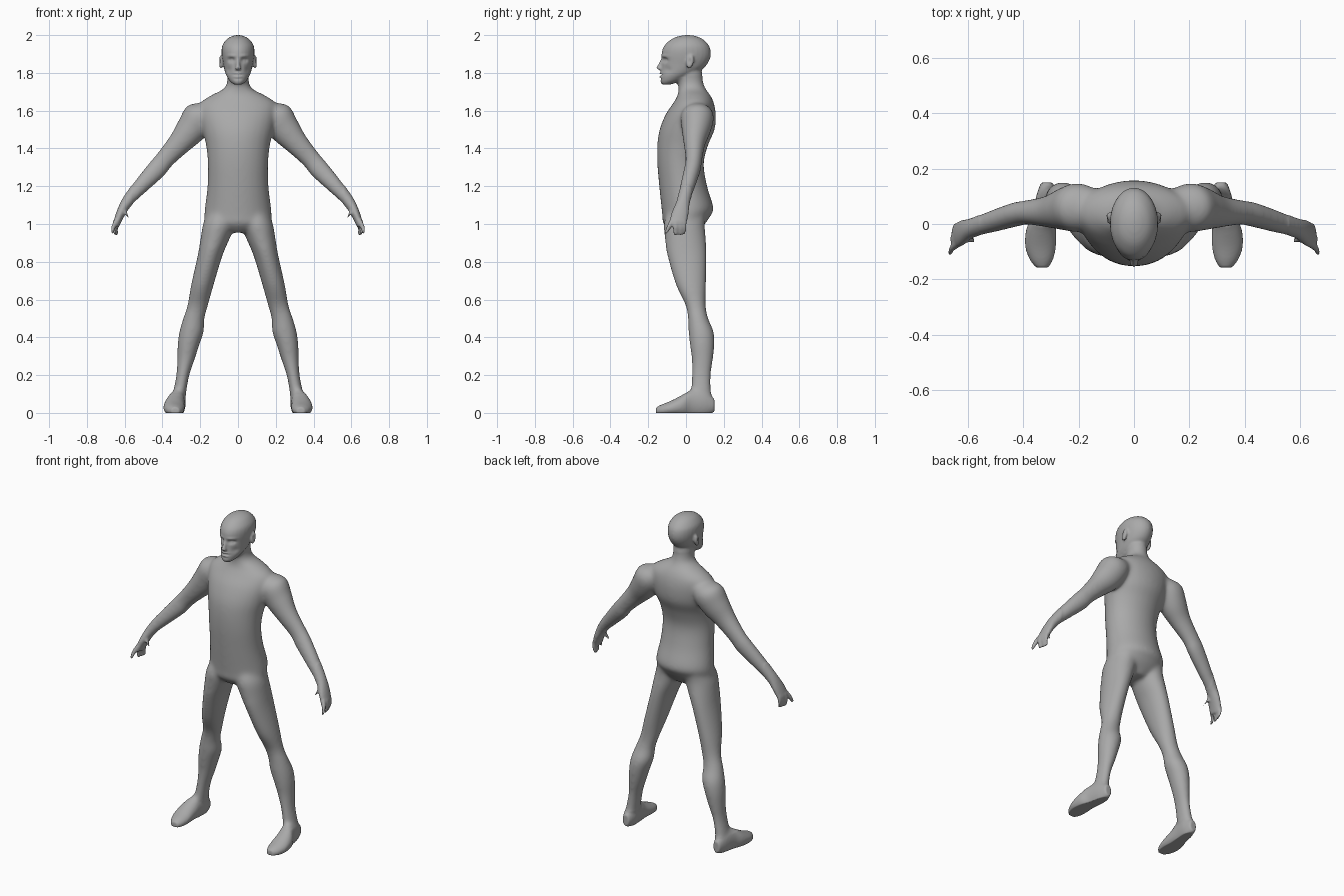
import bpy, bmesh, math
from mathutils import Vector

X, Y, Z = Vector((1, 0, 0)), Vector((0, 1, 0)), Vector((0, 0, 1))
SIDES, STEPS = 28, 4
bm = bmesh.new()


def spline(p0, p1, p2, p3, t):
    return tuple(0.5 * (2 * b + (c - a) * t + (2 * a - 5 * b + 4 * c - d) * t * t
                        + (3 * b - a - 3 * c + d) * t ** 3)
                 for a, b, c, d in zip(p0, p1, p2, p3))


def loft(rings, u, v, sx=1):
    """Closed tube through rings of (x, y, z, radius along u, radius along v)."""
    path = []
    for i in range(len(rings) - 1):
        quad = [rings[min(max(i + k, 0), len(rings) - 1)] for k in (-1, 0, 1, 2)]
        path += [spline(*quad, s / STEPS) for s in range(STEPS)]
    path.append(rings[-1])
    loops = []
    for x, y, z, a, b in path:
        loop = []
        for k in range(SIDES):
            t = 2 * math.pi * k / SIDES
            p = Vector((x, y, z)) + u * (a * math.cos(t)) + v * (b * math.sin(t))
            loop.append(bm.verts.new((p.x * sx, p.y, p.z)))
        loops.append(loop)
    for l0, l1 in zip(loops, loops[1:]):
        for k in range(SIDES):
            n = (k + 1) % SIDES
            bm.faces.new((l0[k], l0[n], l1[n], l1[k]))
    bm.faces.new(loops[0])
    bm.faces.new(loops[-1])


def upright(rows):
    """Rows of (z, centre x, half width, front y, back y) to rings."""
    return [(cx, (f + b) / 2, z, w, (b - f) / 2) for z, cx, w, f, b in rows]


def ball(loc, size, sx):
    made = bmesh.ops.create_uvsphere(bm, u_segments=20, v_segments=12, radius=1)
    for vert in made["verts"]:
        vert.co = Vector((sx * (loc[0] + vert.co.x * size[0]),
                          loc[1] + vert.co.y * size[1] + vert.co.z * 0.006,
                          loc[2] + vert.co.z * size[2]))


# Torso and neck
loft(upright([
    (0.955, 0, 0.06, -0.08, 0.06), (1.0, 0, 0.17, -0.12, 0.10),
    (1.04, 0, 0.178, -0.125, 0.128), (1.085, 0, 0.176, -0.13, 0.146),
    (1.2, 0, 0.162, -0.142, 0.112), (1.32, 0, 0.16, -0.152, 0.094),
    (1.42, 0, 0.17, -0.152, 0.118), (1.5, 0, 0.19, -0.14, 0.152),
    (1.58, 0, 0.205, -0.108, 0.158), (1.64, 0, 0.20, -0.068, 0.148),
    (1.68, 0, 0.145, -0.045, 0.13), (1.71, 0, 0.085, -0.04, 0.108),
    (1.74, 0, 0.06, -0.042, 0.094), (1.79, 0, 0.057, -0.046, 0.086),
    (1.84, 0, 0.055, -0.04, 0.08)]), X, Y)

# Head
loft(upright([
    (1.738, 0, 0.022, -0.128, -0.085), (1.757, 0, 0.044, -0.136, -0.025),
    (1.79, 0, 0.064, -0.134, 0.04), (1.82, 0, 0.073, -0.13, 0.088),
    (1.85, 0, 0.079, -0.128, 0.115), (1.885, 0, 0.085, -0.13, 0.13),
    (1.92, 0, 0.087, -0.126, 0.13), (1.95, 0, 0.081, -0.11, 0.118),
    (1.98, 0, 0.058, -0.075, 0.086), (1.995, 0, 0.03, -0.035, 0.05),
    (2.0, 0, 0.008, 0.0, 0.02)]), X, Y)

# Nose
loft([(0, -0.122, 1.875, 0.008, 0.01), (0, -0.136, 1.845, 0.010, 0.012),
      (0, -0.143, 1.826, 0.015, 0.014), (0, -0.135, 1.815, 0.013, 0.010)], X, Y)

ACROSS = Vector((0.745, 0, 0.667))
for sx in (1, -1):
    # Ears
    ball((0.090, 0.022, 1.858), (0.012, 0.020, 0.036), sx)
    # Legs
    loft(upright([
        (1.06, 0.09, 0.07, -0.10, 0.11), (1.0, 0.10, 0.085, -0.118, 0.10),
        (0.92, 0.122, 0.077, -0.112, 0.106), (0.836, 0.147, 0.066, -0.10, 0.11),
        (0.68, 0.188, 0.06, -0.055, 0.107), (0.57, 0.213, 0.055, -0.003, 0.105),
        (0.5, 0.234, 0.057, 0.01, 0.118), (0.43, 0.246, 0.065, 0.013, 0.147),
        (0.36, 0.262, 0.058, 0.02, 0.151), (0.28, 0.276, 0.046, 0.03, 0.143),
        (0.2, 0.292, 0.035, 0.03, 0.132), (0.12, 0.307, 0.035, 0.025, 0.133),
        (0.05, 0.318, 0.036, 0.02, 0.145)]), X, Y, sx)
    # Feet, cut flat at the sole later
    loft([(0.315, 0.150, 0.04, 0.022, 0.035), (0.316, 0.10, 0.05, 0.038, 0.07),
          (0.325, 0.03, 0.05, 0.044, 0.075), (0.336, -0.02, 0.038, 0.054, 0.057),
          (0.338, -0.08, 0.024, 0.056, 0.040), (0.335, -0.13, 0.014, 0.042, 0.03),
          (0.332, -0.158, 0.010, 0.022, 0.02)], X, Z, sx)
    # Arms and palms
    loft([(0.13, 0.06, 1.61, 0.05, 0.06), (0.20, 0.06, 1.57, 0.088, 0.088),
          (0.25, 0.055, 1.50, 0.082, 0.078), (0.31, 0.045, 1.427, 0.064, 0.058),
          (0.385, 0.042, 1.345, 0.052, 0.045), (0.43, 0.034, 1.29, 0.053, 0.045),
          (0.51, 0.010, 1.205, 0.043, 0.041), (0.585, -0.014, 1.12, 0.031, 0.036),
          (0.622, -0.032, 1.055, 0.025, 0.046), (0.646, -0.045, 0.995, 0.020, 0.046)],
         ACROSS, Y, sx)
    # Fingers and thumb
    for base, tip, r in (((0.642, -0.012, 1.01), (0.638, -0.010, 0.945), 0.013),
                         ((0.645, -0.032, 1.01), (0.643, -0.030, 0.940), 0.014),
                         ((0.648, -0.053, 1.01), (0.650, -0.056, 0.940), 0.014),
                         ((0.640, -0.070, 1.02), (0.666, -0.108, 0.950), 0.013),
                         ((0.600, -0.045, 1.08), (0.566, -0.068, 1.015), 0.013)):
        mid = (Vector(base) + Vector(tip)) / 2 + Vector((0.006, 0, 0))
        loft([(*base, r * 1.2, r * 1.2), (*mid, r, r), (*tip, r * 0.7, r * 0.7)],
             ACROSS, Y, sx)

bmesh.ops.recalc_face_normals(bm, faces=bm.faces)
mesh = bpy.data.meshes.new("body")
bm.to_mesh(mesh)
bm.free()
body = bpy.data.objects.new("body", mesh)
bpy.context.collection.objects.link(body)

# Fuse the parts into one skin
fuse = body.modifiers.new("fuse", "REMESH")
fuse.mode = "VOXEL"
fuse.voxel_size = 0.0065
skin = bpy.data.meshes.new_from_object(
    body.evaluated_get(bpy.context.evaluated_depsgraph_get()))
body.modifiers.clear()
body.data = skin

# Soften joins: strongly on the body, lightly on head, hands and feet
bm = bmesh.new()
bm.from_mesh(skin)


def is_fine(c):
    return c.z > 1.78 or c.z < 0.1 or abs(c.x) > 0.56 or (c.z > 1.735 and c.y < -0.05)


broad = [v for v in bm.verts if not is_fine(v.co)]
for i in range(24):
    bmesh.ops.smooth_vert(bm, verts=broad if i > 2 else bm.verts, factor=0.5,
                          use_axis_x=True, use_axis_y=True, use_axis_z=True)

# Face dents and bumps: centre x, z, spread x, z, push along y
FACE = [(0.034, 1.868, 0.017, 0.011, 0.020),    # eye sockets
        (0.034, 1.866, 0.009, 0.005, -0.010),   # eyeballs
        (0.036, 1.890, 0.022, 0.006, -0.006),   # brows
        (0.050, 1.815, 0.014, 0.018, 0.008),    # cheeks
        (0.0, 1.798, 0.020, 0.005, -0.009),     # upper lip
        (0.0, 1.789, 0.024, 0.0035, 0.012),     # mouth line
        (0.0, 1.780, 0.018, 0.005, -0.008),     # lower lip
        (0.0, 1.769, 0.020, 0.005, 0.005)]      # chin crease
for v in bm.verts:
    c = v.co
    if c.z > 1.74 and c.y < -0.06:
        c.y += sum(d * math.exp(-((abs(c.x) - x) / w) ** 2 - ((c.z - z) / h) ** 2)
                   for x, z, w, h, d in FACE)
    # Ear hollow
    if abs(c.x) > 0.088 and c.z > 1.8:
        c.x -= math.copysign(0.008, c.x) * math.exp(
            -((c.y - 0.018) / 0.008) ** 2 - ((c.z - 1.862) / 0.016) ** 2)
    # Flat soles
    c.z = max(c.z, 0.0)
bm.to_mesh(skin)
bm.free()

grey = bpy.data.materials.new("plain grey")
grey.diffuse_color = (0.4, 0.4, 0.4, 1)
skin.materials.clear()
skin.materials.append(grey)
for poly in skin.polygons:
    poly.material_index = 0
    poly.use_smooth = True
